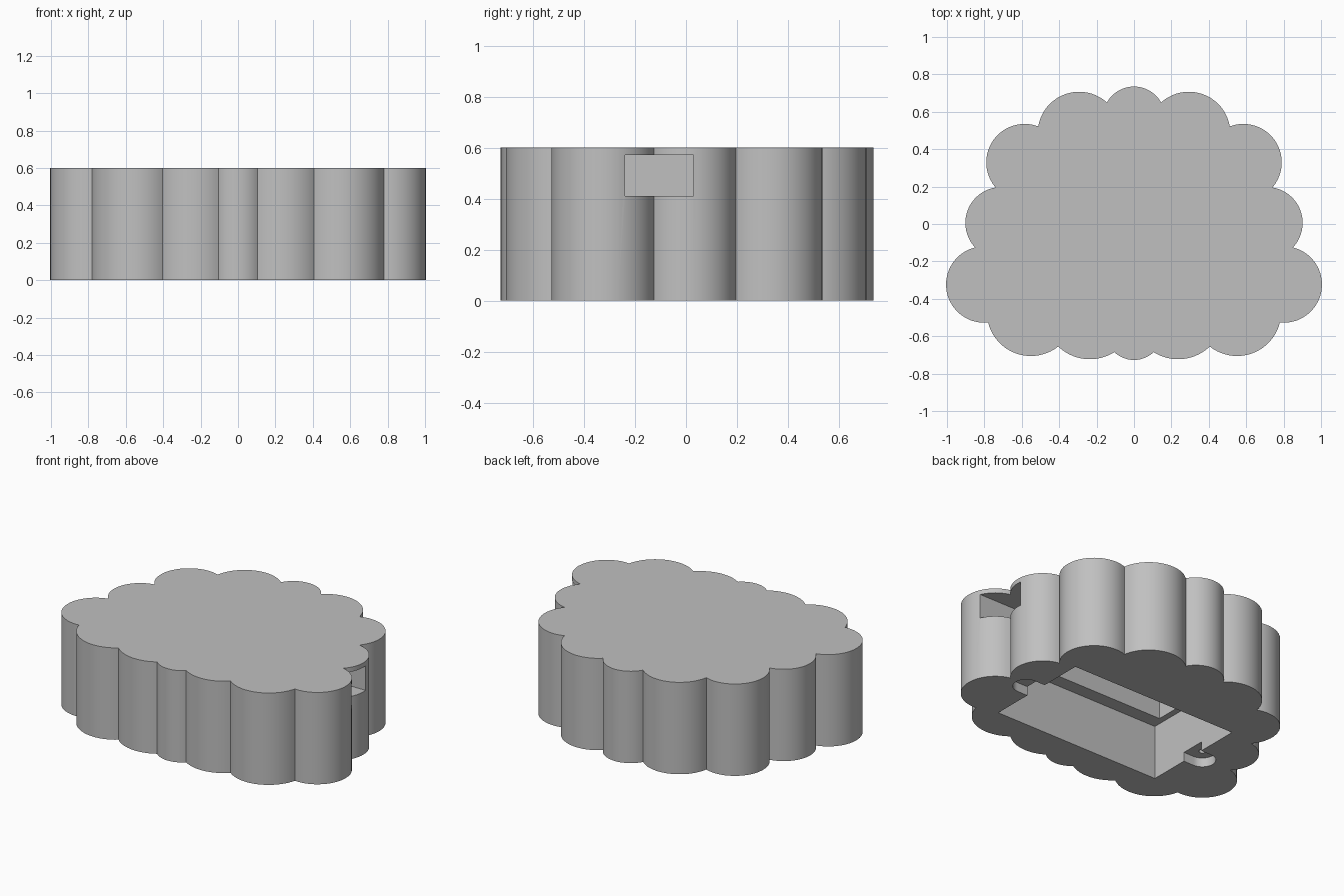
import bpy, bmesh, math
from mathutils import Vector

if "Cube" in bpy.data.objects:
    bpy.data.objects.remove(bpy.data.objects["Cube"], do_unlink=True)

HEIGHT = 0.6
MID_X, MID_Y = 0.035, -0.132      # centre of the hollow

grey = bpy.data.materials.new("plain grey")
grey.use_nodes = True
grey.diffuse_color = (0.53, 0.53, 0.53, 1)
grey.node_tree.nodes["Principled BSDF"].inputs["Base Color"].default_value = (0.53, 0.53, 0.53, 1)


def prism(name, outline, z0, z1):
    """Upright solid with the given counter-clockwise outline."""
    bm = bmesh.new()
    face = bm.faces.new([bm.verts.new((x, y, z0)) for x, y in outline])
    grown = bmesh.ops.extrude_face_region(bm, geom=[face])["geom"]
    top = [v for v in grown if isinstance(v, bmesh.types.BMVert)]
    bmesh.ops.translate(bm, verts=top, vec=(0, 0, z1 - z0))
    bmesh.ops.recalc_face_normals(bm, faces=bm.faces)
    mesh = bpy.data.meshes.new(name)
    bm.to_mesh(mesh)
    bm.free()
    mesh.materials.append(grey)
    obj = bpy.data.objects.new(name, mesh)
    bpy.context.collection.objects.link(obj)
    return obj


def arc(a, b, sag, steps=20):
    """Points from a up to, not including, b, bulging right of travel."""
    a, b = Vector(a), Vector(b)
    chord = b - a
    half = chord.length / 2
    radius = (half * half + sag * sag) / (2 * sag)
    out = Vector((chord.y, -chord.x)).normalized()
    along = chord.normalized()
    centre = (a + b) / 2 + out * (sag - radius)
    sweep = math.atan2(half, radius - sag)
    angles = [sweep * (2 * i / steps - 1) for i in range(steps)]
    return [centre + radius * (out * math.cos(t) + along * math.sin(t)) for t in angles]


def rect(x0, x1, y0, y1):
    return [(x0, y0), (x1, y0), (x1, y1), (x0, y1)]


def circle(x, y, r, n=32):
    return [(x + r * math.cos(math.tau * i / n), y + r * math.sin(math.tau * i / n)) for i in range(n)]


# Scalloped outline: cusps up the right side, with the bulge after each
cusps = [(0.105, -0.685), (0.405, -0.655), (0.78, -0.527), (0.85, -0.125),
         (0.74, 0.195), (0.512, 0.522), (0.145, 0.65)]
bulges = [0.052, 0.108, 0.19, 0.102, 0.155, 0.115]
loop = cusps + [(-x, y) for x, y in reversed(cusps)]
sags = bulges + [0.085] + bulges[::-1] + [0.042]
outline = []
for i, sag in enumerate(sags):
    outline += arc(loop[i], loop[(i + 1) % len(loop)], sag)
body = prism("scalloped_case", outline, 0, HEIGHT)

# Hollow underneath: wide lower bay, then a stepped upper bay
cutters = [
    prism("lower_bay", rect(MID_X - 0.605, MID_X + 0.605, MID_Y - 0.355, MID_Y + 0.355), -0.1, 0.355),
    prism("upper_bay", rect(MID_X - 0.565, MID_X + 0.565, MID_Y - 0.265, MID_Y + 0.265), 0.3, 0.57),
    prism("side_port", rect(0.5, 1.2, -0.24, 0.03), 0.41, 0.57),
]

# Rounded screw tabs at both ends of the lower bay
for side, label in ((-1, "right"), (1, "left")):
    tab_x, tab_y, r = MID_X + side * 0.68, MID_Y - 0.008, 0.08
    slot = []
    for i in range(25):
        t = math.pi * (i / 24 - 0.5)
        slot.append((tab_x + side * r * math.cos(t), tab_y + side * r * math.sin(t)))
    inner = MID_X + side * 0.55
    slot += [(inner, tab_y + side * r), (inner, tab_y - side * r)]
    cutters.append(prism(label + "_tab_recess", slot, -0.1, 0.06))
    cutters.append(prism(label + "_screw_hole", circle(tab_x, tab_y, 0.02), 0.03, 0.22))

# Cut everything out of the case
bpy.context.view_layer.objects.active = body
for cutter in cutters:
    cutter.hide_render = True
    mod = body.modifiers.new(cutter.name, "BOOLEAN")
    mod.operation = "DIFFERENCE"
    mod.solver = "EXACT"
    mod.object = cutter
    bpy.ops.object.modifier_apply(modifier=mod.name)
    bpy.data.objects.remove(cutter, do_unlink=True)

bpy.ops.object.select_all(action="DESELECT")
body.select_set(True)
bpy.ops.object.shade_smooth_by_angle(angle=math.radians(30))
